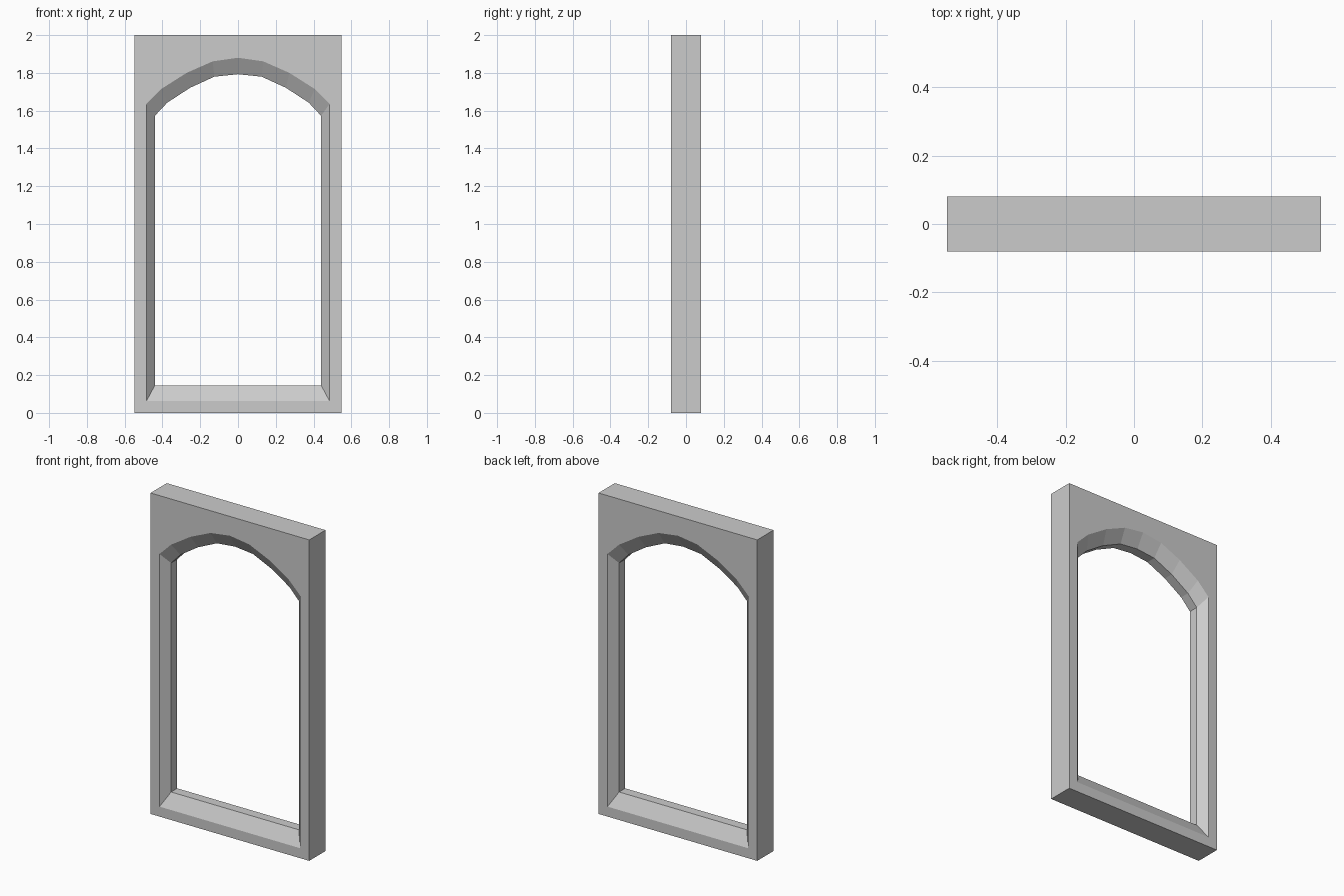
import bpy, bmesh

if "Cube" in bpy.data.objects:
    bpy.data.objects.remove(bpy.data.objects["Cube"])

W, H, D = 0.547, 2.0, 0.08   # half width, height, half depth
FLAT = 0.03                  # half depth of the flat inner reveal


def mirrored(half):
    """Right half listed from bottom to crown -> closed loop."""
    return half + [(-x, z) for x, z in reversed(half) if x > 0]


# Half profiles: sill corner, arch spring, arch points, crown
wide = mirrored([(0.485, 0.062), (0.485, 1.636), (0.406, 1.715),
                 (0.272, 1.80), (0.134, 1.861), (0, 1.88)])
narrow = mirrored([(0.44, 0.146), (0.44, 1.573), (0.375, 1.642),
                   (0.254, 1.721), (0.125, 1.78), (0, 1.793)])
# Rectangular outside with matching points along the top edge
outer = mirrored([(W, 0), (W, H), (0.406, H), (0.272, H), (0.134, H), (0, H)])

# Cross-section of the frame, swept around the opening
section = [(outer, -D), (wide, -D), (narrow, -FLAT),
           (narrow, FLAT), (wide, D), (outer, D)]

bm = bmesh.new()
rings = [[bm.verts.new((x, y, z)) for x, z in loop] for loop, y in section]
n = len(outer)
for k, ring in enumerate(rings):
    nxt = rings[(k + 1) % len(rings)]
    for i in range(n):
        j = (i + 1) % n
        bm.faces.new((ring[i], ring[j], nxt[j], nxt[i]))
bmesh.ops.recalc_face_normals(bm, faces=bm.faces)

mesh = bpy.data.meshes.new("arched_window_frame")
bm.to_mesh(mesh)
bm.free()
frame = bpy.data.objects.new("arched_window_frame", mesh)
bpy.context.collection.objects.link(frame)
